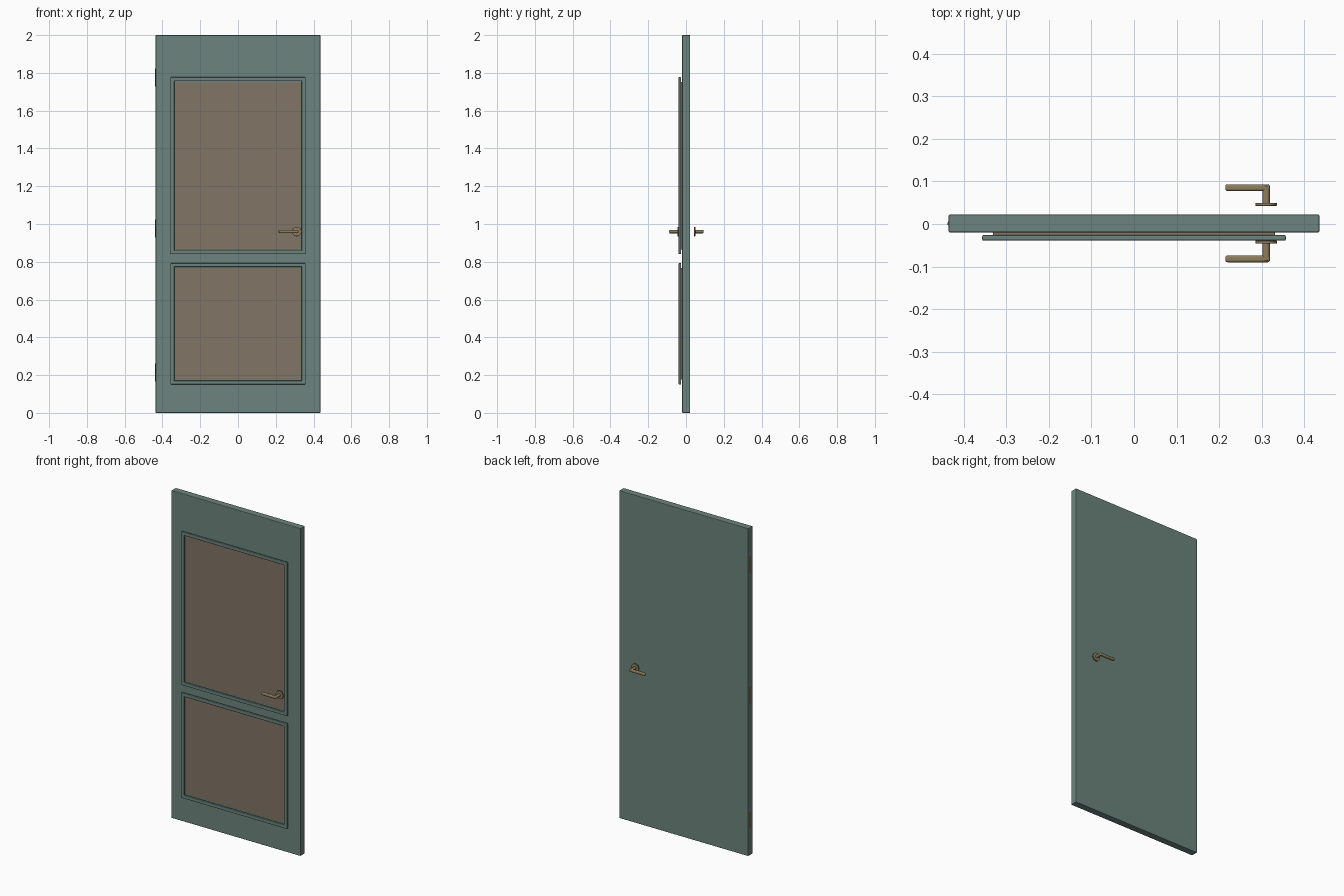
import bpy, math

if "Cube" in bpy.data.objects:
    bpy.data.objects.remove(bpy.data.objects["Cube"])


def material(name, rgb):
    m = bpy.data.materials.new(name)
    m.diffuse_color = (*rgb, 1)
    m.use_nodes = True
    m.node_tree.nodes["Principled BSDF"].inputs["Base Color"].default_value = m.diffuse_color
    return m


TEAL = material("teal_paint", (0.15, 0.23, 0.205))
BROWN = material("brown_panel", (0.22, 0.178, 0.128))
BRASS = material("aged_brass", (0.27, 0.21, 0.11))


def finish(o, name, mat, bevel, segments):
    o.name = name
    o.data.materials.append(mat)
    if bevel:
        b = o.modifiers.new("bevel", 'BEVEL')
        b.width, b.segments = bevel, segments
        b.limit_method = 'ANGLE'
    return o


def box(name, x, y, z, mat, bevel=0.0, segments=2):
    """Box given as (min, max) ranges on each axis."""
    r = [sorted(v) for v in (x, y, z)]
    bpy.ops.mesh.primitive_cube_add(size=1, location=[(a + b) / 2 for a, b in r])
    o = bpy.context.object
    o.scale = [b - a for a, b in r]
    bpy.ops.object.transform_apply(location=False, rotation=False, scale=True)
    return finish(o, name, mat, bevel, segments)


def cylinder(name, loc, radius, depth, mat, along_y=False, bevel=0.0):
    bpy.ops.mesh.primitive_cylinder_add(
        vertices=32, radius=radius, depth=depth, location=loc,
        rotation=(math.pi / 2 if along_y else 0, 0, 0))
    o = bpy.context.object
    bpy.ops.object.shade_smooth_by_angle(angle=math.radians(35))
    return finish(o, name, mat, bevel, 2)


# door slab
box("door_slab", (-0.436, 0.436), (-0.02, 0.022), (0, 2), TEAL, 0.003)

# inset panels with raised moulding on the front
W, B = 0.357, 0.02
for label, z0, z1 in (("upper", 0.84, 1.777), ("lower", 0.151, 0.793)):
    box(label + "_panel", (-0.332, 0.332), (-0.018, -0.026),
        (z0 + 0.026, z1 - 0.026), BROWN, 0.001)
    for side, s in (("left", -1), ("right", 1)):
        box(f"{label}_moulding_{side}", (s * (W - B), s * W), (-0.026, -0.039),
            (z0, z1), TEAL, 0.003)
    for side, a in (("bottom", z0), ("top", z1 - B)):
        box(f"{label}_moulding_{side}", (-W + 0.012, W - 0.012), (-0.026, -0.039),
            (a, a + B), TEAL, 0.003)

# lever handles on both faces
HX, HZ = 0.311, 0.96
for side, s, c in (("front", -1, 0.0), ("back", 1, 0.0035)):
    cylinder(side + "_rosette", (HX, s * (0.0425 + c), HZ), 0.025, 0.007, BRASS, True, 0.001)
    cylinder(side + "_handle_neck", (HX, s * (0.065 + c), HZ), 0.009, 0.044, BRASS, True, 0.001)
    box(side + "_lever", (0.215, 0.32), (s * (0.074 + c), s * (0.09 + c)),
        (HZ - 0.008, HZ + 0.008), BRASS, 0.005, 3)
    bpy.ops.object.shade_smooth_by_angle(angle=math.radians(35))

# hinge barrels along the left edge
for i, z in enumerate((0.215, 0.975, 1.775)):
    cylinder(f"hinge_{i + 1}", (-0.433, 0.001, z), 0.006, 0.095, BRASS)
